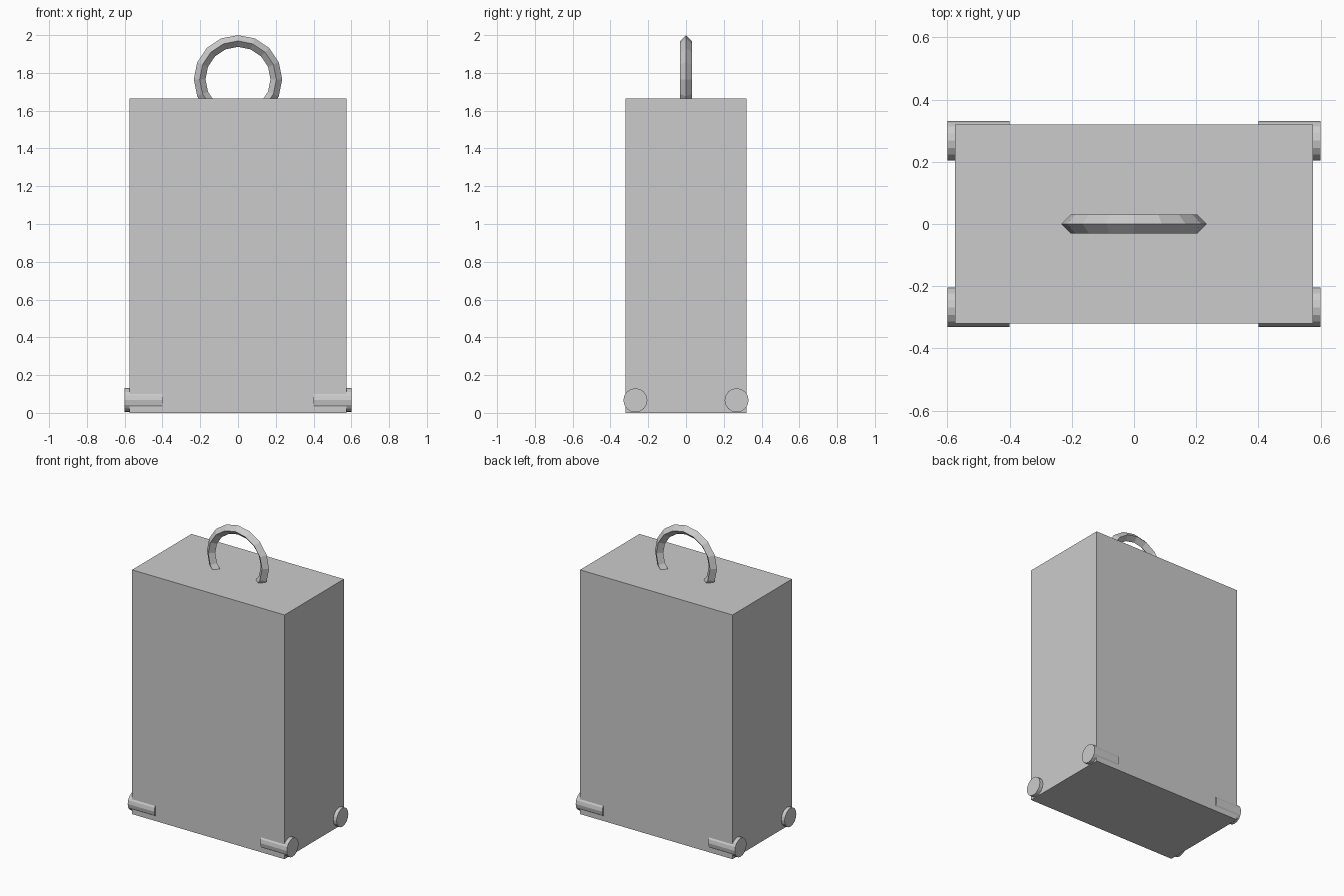
import bpy
import bmesh
from math import pi, cos, sin
from mathutils import Matrix

default = bpy.data.objects.get("Cube")
if default:
    bpy.data.objects.remove(default, do_unlink=True)

# One plain grey for every part
grey = bpy.data.materials.new("plain grey")
grey.use_nodes = True
colour = (0.6, 0.6, 0.6, 1)
grey.diffuse_color = colour
grey.node_tree.nodes["Principled BSDF"].inputs["Base Color"].default_value = colour


def finish(name, bm):
    bmesh.ops.recalc_face_normals(bm, faces=bm.faces)
    mesh = bpy.data.meshes.new(name)
    bm.to_mesh(mesh)
    bm.free()
    mesh.materials.append(grey)
    obj = bpy.data.objects.new(name, mesh)
    bpy.context.collection.objects.link(obj)
    return obj


# Suitcase body
BODY = (1.15, 0.64, 1.665)
bm = bmesh.new()
bmesh.ops.create_cube(bm, size=1)
bmesh.ops.scale(bm, vec=BODY, verts=bm.verts)
bmesh.ops.translate(bm, vec=(0, 0, BODY[2] / 2), verts=bm.verts)
finish("suitcase_body", bm)

# Four corner wheels, half sunk into the body
for side, x in (("left", 0.5), ("right", -0.5)):
    for end, y in (("front", -0.268), ("back", 0.268)):
        bm = bmesh.new()
        bmesh.ops.create_cone(bm, cap_ends=True, segments=16,
                              radius1=0.0635, radius2=0.0635, depth=0.2)
        bmesh.ops.rotate(bm, matrix=Matrix.Rotation(pi / 2, 3, "Y"), verts=bm.verts)
        bmesh.ops.translate(bm, vec=(x, y, 0.067), verts=bm.verts)
        finish(f"{end}_{side}_wheel", bm)

# Ring handle: a diamond section swept round, its lower part inside the body
SEGMENTS, SIDES = 16, 4
RING, THICK, CENTRE = 0.203, 0.031, 1.766
bm = bmesh.new()
loops = []
for i in range(SEGMENTS):
    a = 2 * pi * i / SEGMENTS
    loop = []
    for j in range(SIDES):
        b = 2 * pi * j / SIDES
        r = RING + THICK * cos(b)
        loop.append(bm.verts.new((r * cos(a), THICK * sin(b), CENTRE + r * sin(a))))
    loops.append(loop)
for i in range(SEGMENTS):
    here, after = loops[i], loops[(i + 1) % SEGMENTS]
    for j in range(SIDES):
        k = (j + 1) % SIDES
        bm.faces.new((here[j], here[k], after[k], after[j]))
finish("ring_handle", bm)
